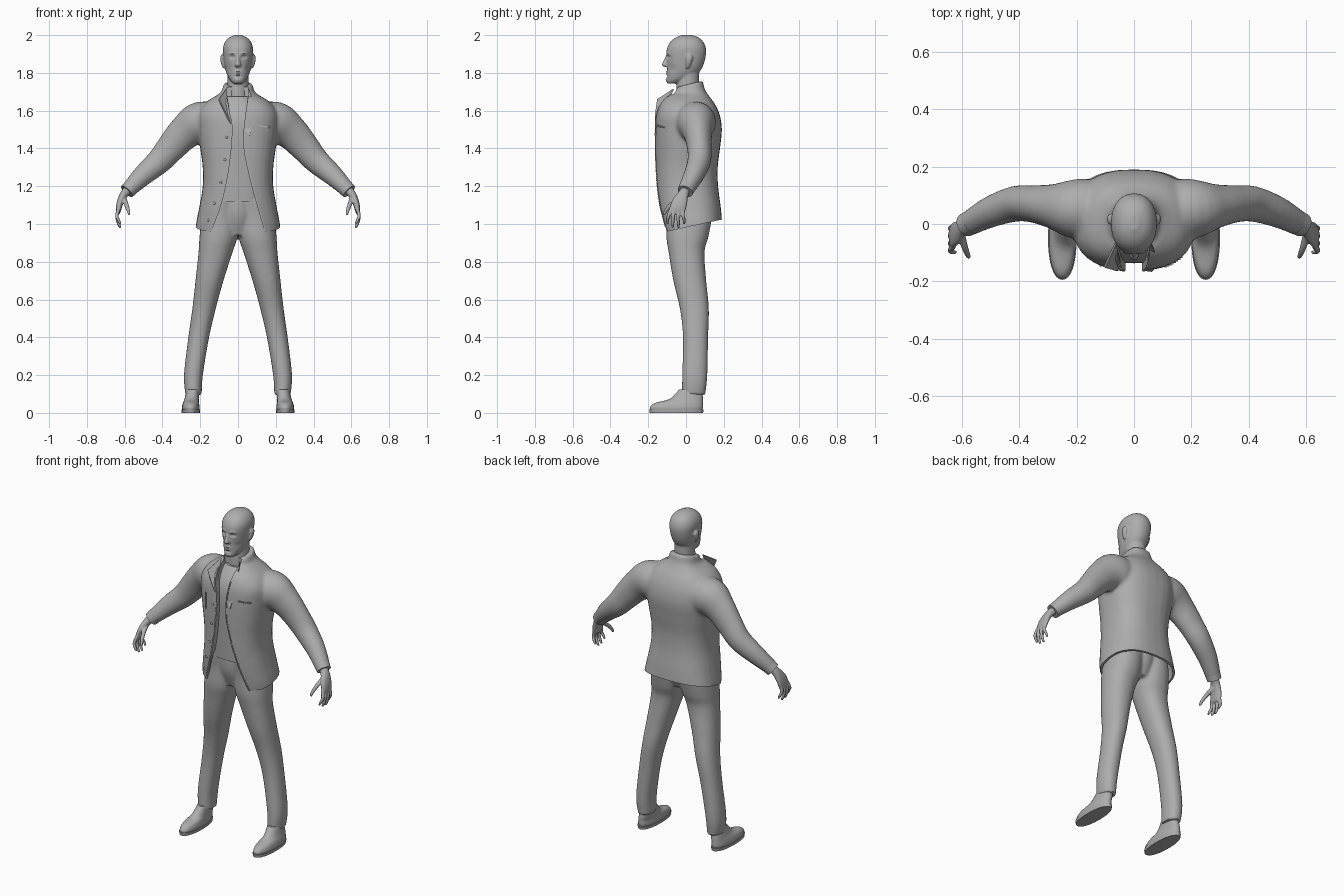
import bpy
import bmesh
import math
from mathutils import Vector, Matrix
from mathutils.bvhtree import BVHTree

if "Cube" in bpy.data.objects:
    bpy.data.objects.remove(bpy.data.objects["Cube"])

grey = bpy.data.materials.new("plain_grey")
grey.use_nodes = True
shade = (0.42, 0.42, 0.42, 1)
grey.diffuse_color = shade
grey.node_tree.nodes["Principled BSDF"].inputs["Base Color"].default_value = shade
BOTH = (1, -1)


def spline(pts, steps=5):
    """Smooth curve through tuples of any length."""
    out = []
    for i in range(len(pts) - 1):
        quad = [pts[max(i - 1, 0)], pts[i], pts[i + 1], pts[min(i + 2, len(pts) - 1)]]
        for k in range(steps):
            t = k / steps
            out.append(tuple(
                b + t * ((c - a) / 2 + t * (a - 2.5 * b + 2 * c - d / 2
                         + t * (1.5 * (b - c) + (d - a) / 2)))
                for a, b, c, d in zip(*quad)))
    return out + [tuple(pts[-1])]


def level(z, half, front, back, x=0, tilt=0):
    """Horizontal ring from its half width and front and back limits."""
    return (x, (front + back) / 2, z, half, (back - front) / 2, tilt)


def loft(bm, rings, power=2.0, sides=(1,), flat=True, n=32):
    """Closed skin over rings; flat rings are level, others follow the path."""
    rings = spline(rings)
    for side in sides:
        loops = []
        for i, r in enumerate(rings):
            p = Vector(r[:3])
            v, u = Vector((1, 0, 0)), Vector((0, 1, 0))
            if not flat:
                a, b = rings[max(i - 1, 0)], rings[min(i + 1, len(rings) - 1)]
                t = (Vector(b[:3]) - Vector(a[:3])).normalized()
                v = t.cross(u).normalized()
                u = v.cross(t)
            loop = []
            for k in range(n):
                ang = math.tau * k / n
                c, s = (math.copysign(abs(f(ang)) ** (2 / power), f(ang))
                        for f in (math.cos, math.sin))
                q = p + v * c * r[3] + u * s * r[4]
                if flat:
                    q.z += r[5] * s * r[4]
                loop.append(bm.verts.new((q.x * side, q.y, q.z)))
            loops.append(loop)
        for a, b in zip(loops, loops[1:]):
            for k in range(n):
                bm.faces.new((a[k], a[(k + 1) % n], b[(k + 1) % n], b[k]))
        bm.faces.new(loops[0])
        bm.faces.new(loops[-1])


def make(name, bm):
    bmesh.ops.recalc_face_normals(bm, faces=bm.faces)
    mesh = bpy.data.meshes.new(name)
    bm.to_mesh(mesh)
    bm.free()
    obj = bpy.data.objects.new(name, mesh)
    bpy.context.collection.objects.link(obj)
    mesh.materials.append(grey)
    return obj


def bake(obj):
    graph = bpy.context.evaluated_depsgraph_get()
    obj.data = bpy.data.meshes.new_from_object(obj.evaluated_get(graph))
    obj.modifiers.clear()


def fuse(obj, voxel, rounds=4):
    """Merge overlapping volumes into one soft skin."""
    obj.modifiers.new("merge", "REMESH").voxel_size = voxel
    soft = obj.modifiers.new("soften", "SMOOTH")
    soft.factor, soft.iterations = 0.5, rounds
    bake(obj)


def cut(obj, cutter):
    cutter.hide_render = True
    mod = obj.modifiers.new("cut", "BOOLEAN")
    mod.operation, mod.solver, mod.object = "DIFFERENCE", "EXACT", cutter
    bake(obj)
    bpy.data.objects.remove(cutter)


# Head with neck, nose and ears
bm = bmesh.new()
loft(bm, [level(1.6, .06, -.05, .08), level(1.7, .057, -.052, .07), level(1.8, .056, -.045, .07)])
loft(bm, [level(1.743, .022, -.096, -.05), level(1.755, .036, -.103, -.01),
          level(1.775, .051, -.102, .04), level(1.81, .065, -.1, .075),
          level(1.85, .073, -.101, .095), level(1.9, .079, -.104, .106),
          level(1.935, .079, -.099, .104), level(1.965, .068, -.082, .091),
          level(1.987, .047, -.055, .067), level(2.001, .015, -.02, .03)], 2.2)
loft(bm, [level(1.832, .012, -.117, -.08), level(1.843, .017, -.128, -.08),
          level(1.87, .01, -.117, -.08), level(1.9, .009, -.102, -.08)])
loft(bm, [level(1.825, .006, 0, .016, .074), level(1.85, .01, -.002, .028, .08),
          level(1.88, .011, -.002, .036, .083), level(1.897, .006, .005, .028, .082)], 2, BOTH)
head = make("head", bm)
fuse(head, .005, 3)
# Face relief: x, z, spread in x, spread in z, push backwards
relief = [(.031, 1.884, .013, .008, .012), (.031, 1.903, .018, .006, -.005),
          (.031, 1.884, .007, .004, -.005), (.052, 1.82, .014, .02, .006),
          (0, 1.806, .018, .005, -.006), (0, 1.793, .016, .005, -.005),
          (0, 1.8, .02, .002, .005), (0, 1.782, .018, .005, .004), (0, 1.763, .016, .01, -.005)]
for vert in head.data.vertices:
    if vert.co.y < -.04 and vert.co.z > 1.74:
        for x, z, sx, sz, push in relief:
            vert.co.y += push * math.exp(-((abs(vert.co.x) - x) / sx) ** 2 - ((vert.co.z - z) / sz) ** 2)

# Shirt
bm = bmesh.new()
loft(bm, [level(1.12, .15, -.122, .1), level(1.3, .15, -.13, .1), level(1.5, .16, -.137, .1),
          level(1.59, .13, -.122, .1), level(1.65, .085, -.085, .08),
          level(1.675, .064, -.064, .08)], 2.5)
make("shirt", bm)

# Trousers
bm = bmesh.new()
loft(bm, [level(.095, .043, -.022, .102, .235), level(.2, .05, -.02, .113, .236),
          level(.4, .055, -.016, .117, .208), level(.55, .062, -.032, .121, .18),
          level(.7, .074, -.067, .107, .151), level(.85, .09, -.092, .098, .119),
          level(.93, .1, -.104, .118, .104), level(1.04, .096, -.105, .135, .094),
          level(1.14, .08, -.115, .115, .08)], 2.2, BOTH)
loft(bm, [level(.94, .07, -.075, .09), level(1.04, .1, -.11, .13), level(1.14, .1, -.117, .115)])
fuse(make("trousers", bm), .009)

# Shoes with soles
bm = bmesh.new()
loft(bm, [level(.012, .045, -.187, .085, .25), level(.03, .047, -.19, .09, .25),
          level(.052, .043, -.165, .09, .249), level(.075, .038, -.085, .09, .245),
          level(.125, .034, -.035, .085, .238)], 2.2, BOTH)
make("shoes", bm)
bm = bmesh.new()
loft(bm, [level(0, .048, -.192, .09, .25), level(.018, .05, -.195, .094, .25)], 2.2, BOTH)
make("soles", bm)

# Jacket body and sleeves
bm = bmesh.new()
loft(bm, [level(.9, .23, -.11, .2), level(1, .222, -.132, .192), level(1.09, .205, -.148, .184),
          level(1.2, .187, -.158, .17), level(1.3, .187, -.161, .168), level(1.4, .2, -.163, .18),
          level(1.5, .212, -.163, .19), level(1.58, .212, -.157, .178),
          level(1.64, .175, -.135, .15), level(1.68, .115, -.1, .12),
          level(1.7, .088, -.075, .1, 0, .15), level(1.74, .077, -.062, .089, 0, .25)], 2.5)
loft(bm, [(.1, .05, 1.53, .1, .1), (.2, .053, 1.535, .112, .105), (.28, .062, 1.485, .092, .078),
          (.35, .07, 1.41, .079, .065), (.415, .07, 1.335, .068, .062), (.5, .042, 1.26, .056, .054),
          (.575, .002, 1.186, .042, .043)], 2, BOTH, False)
jacket = make("jacket", bm)
fuse(jacket, .01)

# Slanted hem, hollow skirt and open front
bm = bmesh.new()
loft(bm, [level(.7, .5, -.5, .5, 0, .22), level(.982, .5, -.5, .5, 0, .22)])
cut(jacket, make("hem_cutter", bm))
bm = bmesh.new()
loft(bm, [level(.85, .214, -.1, .186), level(1, .21, -.12, .18), level(1.09, .193, -.136, .172),
          level(1.16, .17, -.13, .15)], 2.5)
cut(jacket, make("hollow_cutter", bm))
right_edge = spline([(-.05, 1.85), (-.06, 1.7), (-.045, 1.6), (-.03, 1.52), (-.035, 1.4),
                     (-.055, 1.25), (-.09, 1.1), (-.145, .95), (-.17, .88)], 8)
left_edge = spline([(.05, 1.85), (.055, 1.7), (.042, 1.6), (.03, 1.5), (.03, 1.4),
                    (.055, 1.27), (.1, 1.1), (.145, .95), (.17, .88)], 8)
bm = bmesh.new()
outline = [bm.verts.new((x, -.4, z)) for x, z in right_edge + left_edge[::-1]]
face = bm.faces.new(outline)
moved = bmesh.ops.extrude_face_region(bm, geom=[face])["geom"]
bmesh.ops.translate(bm, vec=(0, .36, 0), verts=[g for g in moved if isinstance(g, bmesh.types.BMVert)])
cut(jacket, make("front_cutter", bm))

# Lapels folded outwards
for name, corners in (
        ("right_lapel", [(-.062, -.07, 1.715), (-.1, -.153, 1.66), (-.065, -.163, 1.59),
                         (-.031, -.163, 1.52), (-.045, -.14, 1.6)]),
        ("left_lapel", [(.058, -.07, 1.715), (.092, -.138, 1.61), (.062, -.167, 1.47),
                        (.031, -.163, 1.5), (.042, -.14, 1.6)])):
    bm = bmesh.new()
    bm.faces.new([bm.verts.new(c) for c in corners])
    lapel = make(name, bm)
    lapel.modifiers.new("thick", "SOLIDIFY").thickness = .008
    bake(lapel)

# Zip teeth along the front edges and the chest pockets
tree = BVHTree.FromObject(jacket, bpy.context.evaluated_depsgraph_get())


def teeth(name, path, size):
    bm = bmesh.new()
    for x, z in path:
        hit = tree.ray_cast(Vector((x, -1, z)), Vector((0, 1, 0)))[0]
        if hit and hit.y < -.05:
            bmesh.ops.create_cube(bm, size=size, matrix=Matrix.Translation(hit))
    make(name, bm)


def along(edge, shift):
    return [(x + shift, z) for x, z in spline(edge, 2) if .95 < z < 1.62]


teeth("right_zip", along(right_edge, -.005), .007)
teeth("left_zip", along(left_edge, .005), .007)
teeth("right_pocket_zip", [(-.117, 1.42 + .009 * k) for k in range(11)], .008)
teeth("left_pocket_zip", [(.11 + .008 * k, 1.52 - .001 * k) for k in range(8)], .008)

# Press studs on the right flap
bm = bmesh.new()
for x, z in ((-.06, 1.46), (-.07, 1.34), (-.09, 1.22), (-.125, 1.11), (-.157, 1.02)):
    hit = tree.ray_cast(Vector((x, -1, z)), Vector((0, 1, 0)))[0]
    if hit:
        bmesh.ops.create_uvsphere(bm, u_segments=12, v_segments=8, radius=.007,
                                  matrix=Matrix.Translation(hit) @ Matrix.Diagonal((1, .6, 1, 1)))
make("press_studs", bm)

# Cuffs
bm = bmesh.new()
loft(bm, [(.564, .008, 1.197, .043, .044), (.588, -.004, 1.172, .041, .041)], 2, BOTH, False)
make("cuffs", bm)

# Hands: palm, four fingers and thumb
bm = bmesh.new()
loft(bm, [(.57, .003, 1.19, .025, .026), (.6, -.012, 1.162, .022, .027), (.622, -.032, 1.12, .018, .04),
          (.632, -.044, 1.08, .015, .042), (.633, -.048, 1.06, .01, .036)], 2.2, BOTH, False)
for base, tip, low in ((-.078, -.098, 1.0), (-.057, -.07, .982), (-.036, -.04, .98), (-.014, -.01, 1.0)):
    loft(bm, [(.63, base, 1.085, .01, .01), (.641, (base + tip) / 2 - .004, 1.045, .0095, .0095),
              (.633, tip, low + .022, .0085, .0085), (.622, tip, low, .006, .006)], 2, BOTH, False, 12)
loft(bm, [(.605, -.025, 1.14, .014, .014), (.592, -.075, 1.105, .012, .012),
          (.582, -.103, 1.075, .01, .01), (.576, -.116, 1.05, .007, .007)], 2, BOTH, False, 12)
fuse(make("hands", bm), .0045, 2)

# Smooth shading with kept edges
parts = [o for o in bpy.context.scene.objects if o.type == "MESH" and grey.name in o.data.materials]
for obj in bpy.context.scene.objects:
    obj.select_set(obj in parts)
bpy.context.view_layer.objects.active = head
bpy.ops.object.shade_smooth_by_angle(angle=math.radians(40))
